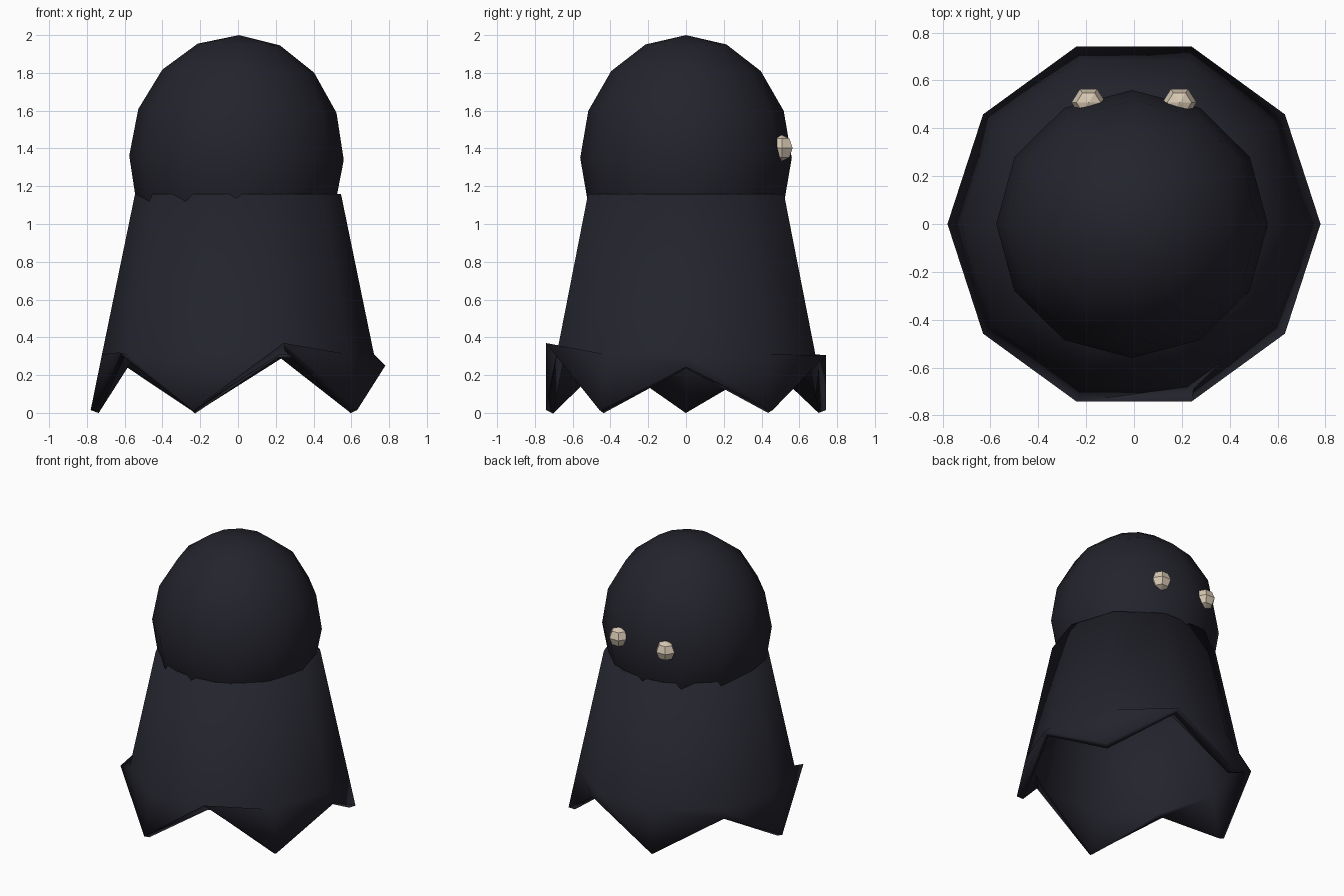
import bpy, bmesh, math
from mathutils import Matrix

if "Cube" in bpy.data.objects:
    bpy.data.objects.remove(bpy.data.objects["Cube"], do_unlink=True)


def material(name, color):
    m = bpy.data.materials.new(name)
    m.use_nodes = True
    m.diffuse_color = (*color, 1)
    m.node_tree.nodes["Principled BSDF"].inputs["Base Color"].default_value = (*color, 1)
    return m


def finish(bm, name, mat, smooth_angle=None):
    bmesh.ops.recalc_face_normals(bm, faces=bm.faces)
    mesh = bpy.data.meshes.new(name)
    bm.to_mesh(mesh)
    bm.free()
    mesh.materials.append(mat)
    obj = bpy.data.objects.new(name, mesh)
    bpy.context.collection.objects.link(obj)
    if smooth_angle:
        bpy.ops.object.select_all(action="DESELECT")
        obj.select_set(True)
        bpy.context.view_layer.objects.active = obj
        bpy.ops.object.shade_smooth_by_angle(angle=math.radians(smooth_angle))
    return obj


def ball(name, mat, segments, rings, scale, location, tilt=0, turn=0, smooth_angle=None):
    bm = bmesh.new()
    bmesh.ops.create_uvsphere(bm, u_segments=segments, v_segments=rings, radius=1)
    place = (Matrix.Translation(location) @ Matrix.Rotation(tilt, 4, "Y")
             @ Matrix.Diagonal((*scale, 1)) @ Matrix.Rotation(turn, 4, "Z"))
    bmesh.ops.transform(bm, matrix=place, verts=bm.verts)
    return finish(bm, name, mat, smooth_angle)


cloth = material("dark cloth", (0.017, 0.017, 0.026))
bone = material("pale eye", (0.68, 0.58, 0.45))

# Cloak: ten-sided tapered shell with a flared zigzag hem
SIDES = 10
peaks = [0.25, 0.305, 0.27, 0.32, 0.37]
hem = [peaks[k // 2] if k % 2 == 0 else 0.015 for k in range(SIDES)]
rows = [(0.545, [1.16] * SIDES), (0.72, [0.31] * SIDES), (0.78, hem)]
bm = bmesh.new()
rings = []
for radius, heights in rows:
    ring = []
    for k, z in enumerate(heights):
        a = math.tau * k / SIDES
        ring.append(bm.verts.new((radius * math.cos(a), radius * math.sin(a), z)))
    rings.append(ring)
for upper, lower in zip(rings, rings[1:]):
    for k in range(SIDES):
        n = (k + 1) % SIDES
        bm.faces.new((upper[k], lower[k], lower[n], upper[n]))
cloak = finish(bm, "cloak", cloth, 50)
shell = cloak.modifiers.new("thickness", "SOLIDIFY")
shell.thickness = 0.045
shell.offset = -1

# Hooded head
ball("head", cloth, 12, 8, (0.568, 0.56, 0.65), (-0.008, 0, 1.35),
     tilt=0.02, smooth_angle=50)

# Eyes
for side, x in (("left", 0.19), ("right", -0.19)):
    ball(side + "_eye", bone, 6, 4, (0.072, 0.065, 0.07), (x, 0.508, 1.402), turn=math.pi / 6)
